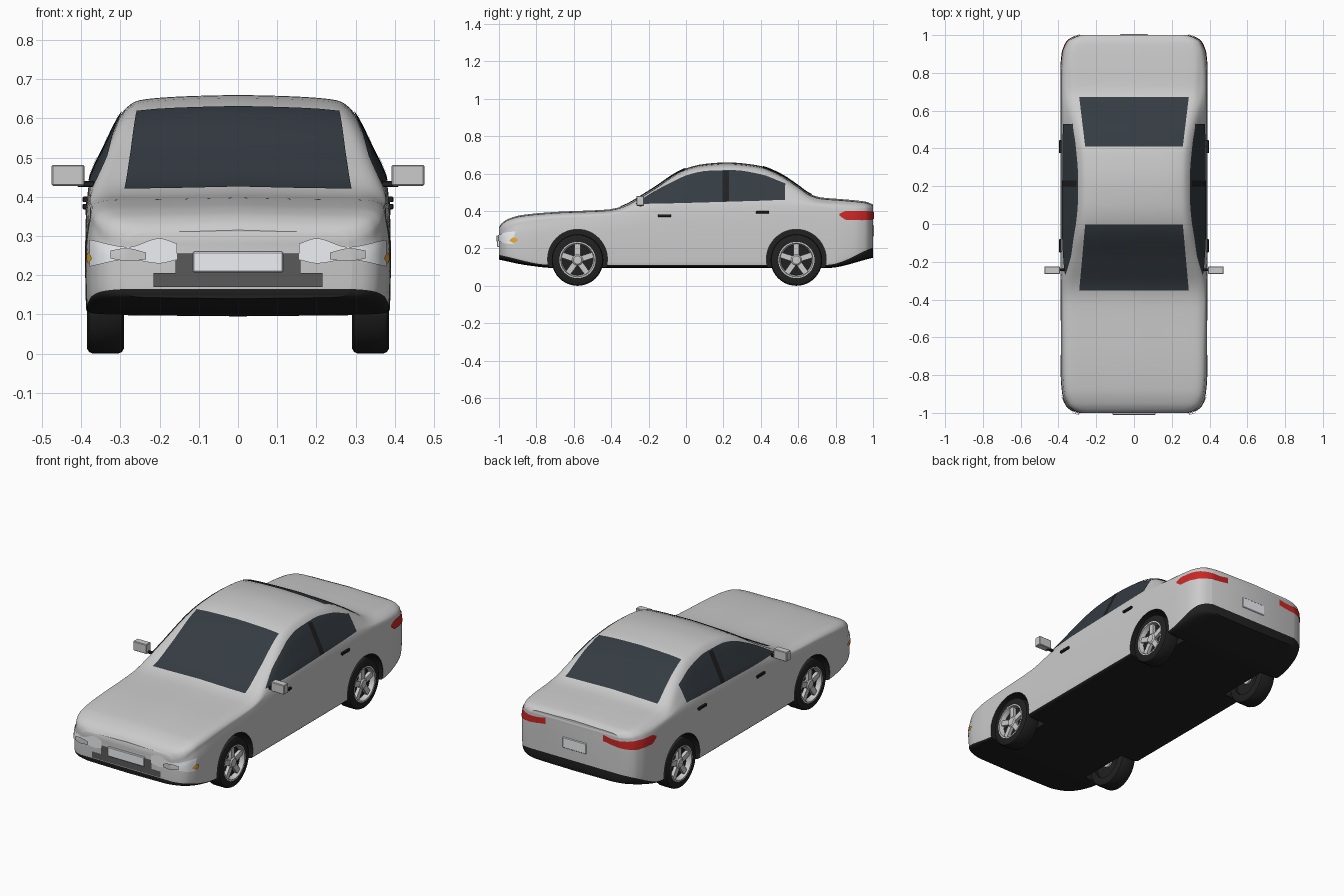
import bpy, bmesh, math
from mathutils import Vector, Matrix
from mathutils.bvhtree import BVHTree

if "Cube" in bpy.data.objects:
    bpy.data.objects.remove(bpy.data.objects["Cube"])


def material(name, c):
    m = bpy.data.materials.new(name)
    m.diffuse_color = (*c, 1)
    m.use_nodes = True
    m.node_tree.nodes["Principled BSDF"].inputs["Base Color"].default_value = m.diffuse_color
    return m


PAINT = material("paint", (.7, .7, .7))
BLACK = material("black", (.015, .015, .015))
GLASS = material("glass", (.035, .045, .055))
SILVER = material("silver", (.6, .6, .62))
LENS = material("lens", (.85, .87, .9))
RED = material("red", (.6, .02, .02))
AMBER = material("amber", (.8, .4, .03))
GREY = material("dark_grey", (.1, .1, .1))


def curve(pts, x):
    """Monotone smooth interpolation through (x, value) points."""
    n = len(pts)
    d = [(pts[i + 1][1] - pts[i][1]) / (pts[i + 1][0] - pts[i][0]) for i in range(n - 1)]
    m = [d[0]] + [2 * a * b / (a + b) if a * b > 0 else 0 for a, b in zip(d, d[1:])] + [d[-1]]
    x = min(max(x, pts[0][0]), pts[-1][0])
    i = next(i for i in range(n - 1) if x <= pts[i + 1][0])
    h = pts[i + 1][0] - pts[i][0]
    t = (x - pts[i][0]) / h
    return ((2*t**3 - 3*t*t + 1) * pts[i][1] + (t**3 - 2*t*t + t) * h * m[i]
            + (3*t*t - 2*t**3) * pts[i + 1][1] + (t**3 - t*t) * h * m[i + 1])


def make(name, bm, mats, angle=35, mirror=False):
    me = bpy.data.meshes.new(name)
    bm.to_mesh(me)
    bm.free()
    ob = bpy.data.objects.new(name, me)
    bpy.context.collection.objects.link(ob)
    for m in mats:
        me.materials.append(m)
    if mirror:
        ob.modifiers.new("mirror", 'MIRROR')
    smooth(ob, angle)
    return ob


def smooth(ob, angle):
    bpy.ops.object.select_all(action='DESELECT')
    ob.select_set(True)
    bpy.context.view_layer.objects.active = ob
    bpy.ops.object.shade_smooth_by_angle(angle=math.radians(angle))


# Body: lengthwise curves drive a lofted cross-section
TOP = [(-1, .315), (-.985, .335), (-.95, .358), (-.88, .378), (-.7, .395), (-.42, .408), (-.35, .422),
       (-.2, .505), (0, .628), (.1, .652), (.22, .66), (.38, .645), (.5, .6), (.6, .535),
       (.66, .492), (.72, .473), (.85, .462), (.96, .45), (1, .435)]
WIDTH = [(-1, .29), (-.985, .33), (-.96, .358), (-.9, .38), (-.8, .388), (0, .39),
         (.8, .389), (.9, .382), (.96, .36), (.985, .33), (1, .29)]
SHOULDER = [(-1, .27), (-.9, .325), (-.4, .375), (0, .43), (.6, .435), (1, .4)]
SKIRT = [(-1, .165), (-.72, .112), (.75, .112), (1, .205)]
FLOOR = [(-1, .14), (-.85, .11), (-.7, .095), (.75, .095), (1, .15)]
SUB = 4


def section(y):
    zt, w, zs, zk, zb = (curve(c, y) for c in (TOP, WIDTH, SHOULDER, SKIRT, FLOOR))
    h = min(max((zt - .43) / .23, 0), 1)
    wr = w * .93 * (1 - h) + .287 * h
    ze = zt - .015 * (1 - h) - .035 * h
    ws = w * .975
    pts = [(0, zb), (.88 * w, zb + .004), (.97 * w, (zb + zk) / 2), (w - .003, zk),
           (w, zk + .4 * (zs - zk)), (w * .995, zk + .75 * (zs - zk)), (ws, zs),
           ((ws + wr) / 2 + .006, (zs + ze) / 2), (wr, ze), (wr - .035, ze + .6 * (zt - ze)),
           (.5 * wr, zt - .004), (0, zt)]
    xs, zc = [[(i, p[k]) for i, p in enumerate(pts)] for k in (0, 1)]
    return [(curve(xs, j / SUB), curve(zc, j / SUB)) for j in range((len(pts) - 1) * SUB + 1)]


bm = bmesh.new()
rings = []
for i in range(91):
    y = math.sin(math.radians(-90 + 2 * i))
    s = section(y)
    R = [bm.verts.new((x, y, z)) for x, z in s]
    L = [R[0]] + [bm.verts.new((-x, y, z)) for x, z in s[1:-1]] + [R[-1]]
    rings.append((R, L))


def strip(a, b):
    for j in range(len(a) - 1):
        f = bm.faces.new(list(dict.fromkeys([a[j], a[j + 1], b[j + 1], b[j]])))
        f.material_index = int(j < 3 * SUB)


for r, s in zip(rings, rings[1:]):
    strip(r[0], s[0])
    strip(s[1], r[1])
strip(*rings[0])
strip(*rings[-1])
bmesh.ops.recalc_face_normals(bm, faces=bm.faces)
bvh = BVHTree.FromBMesh(bm)
body = make("body", bm, [PAINT, BLACK])

# Wheel arches cut from the body
WHEEL_Y = (-.58, .59)
bm = bmesh.new()
for y in WHEEL_Y:
    for sx in (-1, 1):
        mat = Matrix.Translation((sx * .39, y, .142)) @ Matrix.Rotation(math.pi / 2, 4, 'Y')
        bmesh.ops.create_cone(bm, cap_ends=True, segments=48, radius1=.16, radius2=.16, depth=.24, matrix=mat)
for f in bm.faces:
    f.material_index = 1
cutter = make("arch_cutter", bm, [PAINT, BLACK])
cutter.hide_render = True
cutter.hide_set(True)
mod = body.modifiers.new("arches", 'BOOLEAN')
mod.operation, mod.object, mod.solver = 'DIFFERENCE', cutter, 'EXACT'
bpy.context.view_layer.objects.active = body
bpy.ops.object.modifier_apply(modifier="arches")
bpy.data.objects.remove(cutter)
smooth(body, 35)

# Panels projected onto the body surface: view -> (ray origin, ray direction)
VIEWS = {'side': (lambda u, v: (2, u, v), (-1, 0, 0)), 'top': (lambda u, v: (v, u, 2), (0, 0, -1)),
         'front': (lambda u, v: (u, -2, v), (0, 1, 0)), 'rear': (lambda u, v: (u, 2, v), (0, -1, 0))}


def panel(name, view, lo, hi, mat, mirror=True, off=.004, cols=24, rows=10):
    origin, d = VIEWS[view]
    bm = bmesh.new()
    grid = []
    for i in range(cols + 1):
        u = lo[0][0] + (lo[-1][0] - lo[0][0]) * i / cols
        a, b = curve(lo, u), curve(hi, u)
        col = []
        for j in range(rows + 1):
            o = Vector(origin(u, a + (b - a) * j / rows))
            p, n, _, _ = bvh.ray_cast(o, Vector(d))
            if p is None:
                p, n, _, _ = bvh.find_nearest(o)
            col.append(bm.verts.new(p + n * off))
        grid.append(col)
    for a, b in zip(grid, grid[1:]):
        for j in range(rows):
            f = bm.faces.new((a[j], a[j + 1], b[j + 1], b[j]))
            f.normal_update()
            if f.normal.dot(Vector(d)) > 0:
                f.normal_flip()
    return make(name, bm, [mat], 60, mirror)


# Glass
panel("windscreen", 'top', [(-.35, -.29), (0, -.258)], [(-.35, .29), (0, .258)], GLASS, False)
panel("rear_window", 'top', [(.41, -.258), (.67, -.29)], [(.41, .258), (.67, .29)], GLASS, False)
panel("side_window", 'side', [(-.27, .435), (.1, .445), (.53, .458)],
      [(-.27, .437), (-.18, .495), (-.08, .55), (.02, .594), (.12, .613), (.25, .616), (.4, .594), (.53, .545)], GLASS)
panel("door_pillar", 'side', [(.195, .45), (.23, .45)], [(.195, .61), (.23, .61)], BLACK, off=.006, cols=2)

# Lights
panel("headlight", 'front', [(.155, .24), (.2, .23), (.28, .24), (.375, .222)],
      [(.155, .28), (.2, .294), (.28, .272), (.375, .29)], LENS)
panel("headlight_bulb", 'front', [(.235, .24), (.28, .236), (.32, .242)],
      [(.235, .258), (.28, .268), (.32, .262)], SILVER, off=.012)
panel("indicator", 'side', [(-.94, .24), (-.92, .23), (-.9, .24)], [(-.94, .245), (-.92, .258), (-.9, .25)], AMBER, off=.007)
panel("tail_light", 'rear', [(.18, .37), (.25, .36), (.37, .35)], [(.18, .405), (.25, .395), (.37, .4)], RED)
panel("tail_light_side", 'side', [(.82, .375), (.86, .352), (.96, .352)], [(.82, .385), (.86, .4), (.96, .4)], RED)

# Grille and rear bumper groove
panel("grille", 'front', [(-.215, .17), (.215, .17)], [(-.215, .205), (.215, .205)], GREY, False)
panel("grille_upper", 'front', [(-.16, .205), (.16, .205)], [(-.16, .255), (.16, .255)], GREY, False)


def box(name, lo, hi, mat, mirror=False, bevel=.003):
    bm = bmesh.new()
    lo, hi = Vector(lo), Vector(hi)
    bmesh.ops.create_cube(bm, size=1, matrix=Matrix.Translation((lo + hi) / 2) @ Matrix.Diagonal((*(hi - lo), 1)))
    bmesh.ops.bevel(bm, geom=bm.edges[:], offset=bevel, segments=1, affect='EDGES')
    return make(name, bm, [mat], 30, mirror)


# Number plates, mirrors and door handles
box("front_plate", (-.115, -1.01, .207), (.115, -.99, .26), LENS)
box("rear_plate", (-.075, .99, .265), (.075, 1.005, .325), LENS)
box("wing_mirror", (.392, -.265, .428), (.475, -.225, .481), SILVER, True)
box("mirror_arm", (.365, -.25, .425), (.41, -.235, .44), BLACK, True)
for n, y, z in (("front", -.15, .375), ("rear", .375, .393)):
    box(n + "_door_handle", (.378, y, z - .007), (.396, y + .07, z + .007), BLACK, True, .002)


# Wheels
def lathe(bm, prof, mat, closed=True, n=40):
    rows = [[bm.verts.new((x, r * math.cos(2 * math.pi * k / n), r * math.sin(2 * math.pi * k / n)))
             for k in range(n)] for x, r in prof]
    pairs = list(zip(rows, rows[1:])) + ([(rows[-1], rows[0])] if closed else [])
    faces = [bm.faces.new((a[k], a[(k + 1) % n], b[(k + 1) % n], b[k])) for a, b in pairs for k in range(n)]
    if not closed:
        faces += [bm.faces.new(rows[0]), bm.faces.new(rows[-1])]
    for f in faces:
        f.material_index = mat


bm = bmesh.new()
lathe(bm, [(-.047, .093), (-.047, .125), (-.042, .134), (-.032, .138), (.032, .138),
           (.042, .134), (.047, .125), (.047, .097), (.04, .093)], 0)
lathe(bm, [(.03, .098), (.047, .098), (.047, .09), (.02, .082)], 1)
lathe(bm, [(-.03, .094), (.015, .094)], 0, False)
lathe(bm, [(-.04, .03), (.036, .03), (.043, .022)], 1, False)
for k in range(5):
    old = set(bm.faces)
    m = Matrix.Rotation(math.tau * k / 5, 4, 'X') @ Matrix.Translation((.028, 0, .054)) @ Matrix.Diagonal((.018, .03, .066, 1))
    bmesh.ops.create_cube(bm, size=1, matrix=m)
    for f in set(bm.faces) - old:
        f.material_index = 1
bmesh.ops.recalc_face_normals(bm, faces=bm.faces)
wheel = make("front_right_wheel", bm, [BLACK, SILVER])
for end, y in zip(("front", "rear"), WHEEL_Y):
    for side, sx in (("right", 1), ("left", -1)):
        ob = wheel
        if (end, side) != ("front", "right"):
            ob = bpy.data.objects.new(f"{end}_{side}_wheel", wheel.data)
            bpy.context.collection.objects.link(ob)
        ob.location = (sx * .338, y, .138)
        ob.rotation_euler.z = 0 if sx > 0 else math.pi
